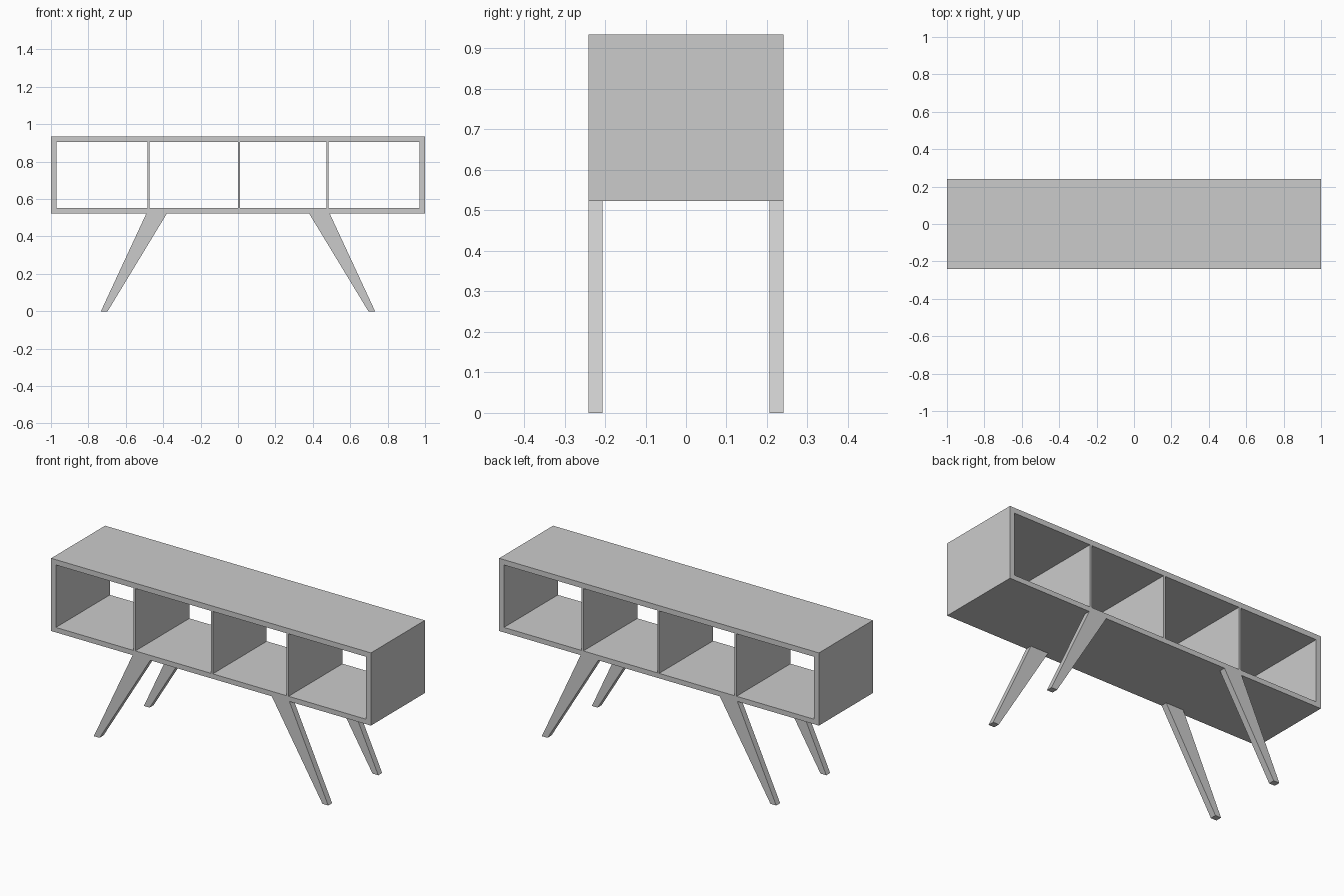
import bpy, bmesh

if "Cube" in bpy.data.objects:
    bpy.data.objects.remove(bpy.data.objects["Cube"])

DEPTH = 0.241            # half depth of the cabinet
Z0, Z1 = 0.523, 0.934    # cabinet bottom and top
IN0, IN1 = 0.551, 0.904  # opening bottom and top


def make_object(name, bm):
    bmesh.ops.recalc_face_normals(bm, faces=bm.faces)
    mesh = bpy.data.meshes.new(name)
    bm.to_mesh(mesh)
    bm.free()
    obj = bpy.data.objects.new(name, mesh)
    bpy.context.collection.objects.link(obj)
    return obj


def extrude_profile(name, profile, y0, y1):
    """Extrude a front-view (x, z) outline from y0 to y1."""
    bm = bmesh.new()
    face = bm.faces.new([bm.verts.new((x, y0, z)) for x, z in profile])
    ext = bmesh.ops.extrude_face_region(bm, geom=[face], use_keep_orig=True)
    verts = [v for v in ext["geom"] if isinstance(v, bmesh.types.BMVert)]
    bmesh.ops.translate(bm, verts=verts, vec=(0, y1 - y0, 0))
    return make_object(name, bm)


def rect(x0, x1, z0, z1):
    return [(x0, z0), (x1, z0), (x1, z1), (x0, z1)]


# Cabinet shell: a rectangular tube, open at front and back
bm = bmesh.new()
rings = [[bm.verts.new((x, y, z)) for x, z in outline]
         for outline, y in ((rect(-1, 1, Z0, Z1), -DEPTH),
                            (rect(-1, 1, Z0, Z1), DEPTH),
                            (rect(-0.97, 0.97, IN0, IN1), DEPTH),
                            (rect(-0.97, 0.97, IN0, IN1), -DEPTH))]
for a, b in zip(rings, rings[1:] + rings[:1]):
    for i in range(4):
        j = (i + 1) % 4
        bm.faces.new((a[i], a[j], b[j], b[i]))
make_object("cabinet_shell", bm)

# Thin upright dividers
for name, x in (("left", -0.479), ("middle", 0.005), ("right", 0.479)):
    extrude_profile(f"{name}_divider", rect(x - 0.006, x + 0.006, IN0, IN1),
                    -DEPTH, DEPTH)

# Splayed, tapered legs
leg = [(0.38, Z0), (0.49, Z0), (0.733, 0), (0.697, 0)]
for side, s in (("left", -1), ("right", 1)):
    outline = [(s * x, z) for x, z in leg]
    extrude_profile(f"front_{side}_leg", outline, -DEPTH, -0.206)
    extrude_profile(f"back_{side}_leg", outline, 0.206, DEPTH)
